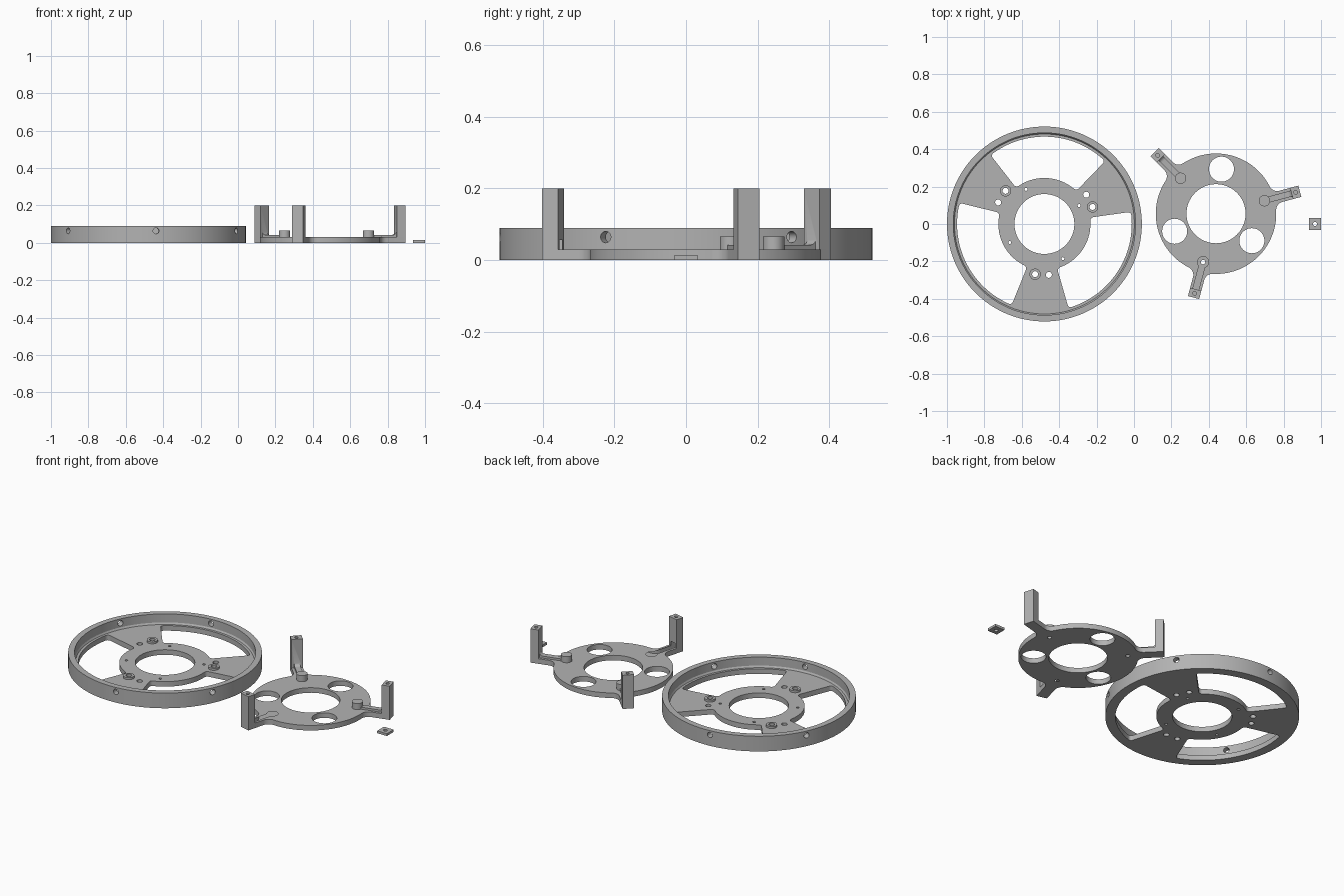
import bpy, bmesh
from math import sin, cos, pi, radians, sqrt, atan2
from mathutils import Matrix

if "Cube" in bpy.data.objects:
    bpy.data.objects.remove(bpy.data.objects["Cube"])

grey = bpy.data.materials.new("plain_grey")
grey.use_nodes = True
GREY = (0.45, 0.45, 0.45, 1)
grey.diffuse_color = GREY
grey.node_tree.nodes["Principled BSDF"].inputs["Base Color"].default_value = GREY


def circle(radius, r=0, deg=0, n=32):
    """Circle outline whose centre sits at polar position r, deg."""
    a = radians(deg)
    return [(r * cos(a) + radius * cos(2 * pi * i / n),
             r * sin(a) + radius * sin(2 * pi * i / n)) for i in range(n)]


def rect(x0, x1, half):
    return [(x0, -half), (x1, -half), (x1, half), (x0, half)]


def prism(outline, z0, z1, matrix=Matrix()):
    """Closed solid: outline extruded from z0 to z1, then transformed."""
    bm = bmesh.new()
    face = bm.faces.new([bm.verts.new((x, y, z0)) for x, y in outline])
    new = bmesh.ops.extrude_face_region(bm, geom=[face])["geom"]
    bmesh.ops.translate(bm, vec=(0, 0, z1 - z0),
                        verts=[v for v in new if isinstance(v, bmesh.types.BMVert)])
    bmesh.ops.transform(bm, matrix=matrix, verts=bm.verts)
    return bm


def lathe(profile, n=128):
    bm = bmesh.new()
    verts = [bm.verts.new((r, 0, z)) for r, z in profile]
    edges = [bm.edges.new((verts[i - 1], verts[i])) for i in range(len(verts))]
    bmesh.ops.spin(bm, geom=verts + edges, cent=(0, 0, 0), axis=(0, 0, 1),
                   angle=2 * pi, steps=n)
    bmesh.ops.remove_doubles(bm, verts=bm.verts, dist=1e-5)
    return bm


def to_object(bm, name):
    bmesh.ops.recalc_face_normals(bm, faces=bm.faces)
    mesh = bpy.data.meshes.new(name)
    bm.to_mesh(mesh)
    bm.free()
    obj = bpy.data.objects.new(name, mesh)
    bpy.context.collection.objects.link(obj)
    return obj


def combine(obj, solids, operation):
    """Apply a boolean with each solid, then drop the helper."""
    for bm in solids:
        tool = to_object(bm, "cutter")
        tool.hide_render = True
        mod = obj.modifiers.new("cut", "BOOLEAN")
        mod.object, mod.operation, mod.solver = tool, operation, "EXACT"
        graph = bpy.context.evaluated_depsgraph_get()
        mesh = bpy.data.meshes.new_from_object(obj.evaluated_get(graph))
        obj.modifiers.clear()
        obj.data = mesh
        bpy.data.objects.remove(tool)


def finish(obj, x, y):
    obj.location = (x, y, 0)
    obj.data.materials.clear()
    obj.data.materials.append(grey)
    bpy.ops.object.select_all(action="DESELECT")
    obj.select_set(True)
    bpy.context.view_layer.objects.active = obj
    bpy.ops.object.shade_smooth_by_angle(angle=radians(30))


def turn(deg):
    return Matrix.Rotation(radians(deg), 4, "Z")


def window(r_in, r_out, a0, a1, fillet):
    """Ring sector with rounded corners."""
    pts = []
    for r, start, end, inward in ((r_out, a0, a1, -1), (r_in, a1, a0, 1)):
        d = 1 if end > start else -1
        step = d * fillet / r
        arc = [pi / 2 * i / 6 for i in range(7)]
        first = [(r + inward * fillet * (1 - sin(t)), start + step * (1 - cos(t))) for t in arc]
        s, e = start + step, end - step
        middle = [(r, s + (e - s) * i / 28) for i in range(1, 28)]
        last = [(r + inward * fillet * (1 - sin(t)), end - step * (1 - cos(t)))
                for t in reversed(arc)]
        pts += first + middle + last
    return [(r * cos(a), r * sin(a)) for r, a in pts]


THIRDS = (0, 120, 240)
FLOOR = 0.03

# Wheel: rim wall, floor and hub in one turned section
wheel = to_object(lathe([(0.16, 0), (0.521, 0), (0.521, 0.09), (0.487, 0.09),
                         (0.487, 0.04), (0.481, FLOOR), (0.16, FLOOR)]), "spoked_wheel")
combine(wheel, [prism(circle(0.03, 0.273, 19.5 + k), 0.01, 0.042) for k in THIRDS], "UNION")
cuts = []
for k in THIRDS:
    cuts.append(prism(window(0.246, 0.467, radians(46), radians(128), 0.018),
                      -0.05, 0.06, turn(k)))
    cuts.append(prism(circle(0.016, 0.273, 19.5 + k), -0.05, 0.1))
    cuts.append(prism(circle(0.016, 0.273, 35 + k), -0.05, 0.1))
# small hub holes
cuts += [prism(circle(0.008, 0.21, 28 + 90 * k, 16), -0.05, 0.1) for k in range(4)]
# radial screw holes through the rim
for k in range(6):
    place = turn(34.5 + 60 * k) @ Matrix.Translation((0, 0, 0.064)) @ Matrix.Rotation(pi / 2, 4, "Y")
    cuts.append(prism(circle(0.016, n=24), 0.475, 0.56, place))
combine(wheel, cuts, "DIFFERENCE")
finish(wheel, -0.479, 0)

# Holder: disc with three arms, posts, ribs and bosses
R, HALF, TIP, FLARE = 0.322, 0.031, 0.464, 0.045
holder = to_object(prism(circle(R, n=128), 0, FLOOR), "post_holder")


def arm_outline():
    """Arm that flares into the disc with tangent arcs."""
    cy = HALF + FLARE
    cx = sqrt((R + FLARE) ** 2 - cy ** 2)
    phi = atan2(cy, cx)
    side = [(TIP, HALF)]
    for i in range(9):
        a = -pi / 2 + (phi - pi / 2) * i / 8
        side.append((cx + FLARE * cos(a), cy + FLARE * sin(a)))
    side.append((0.25, 0.06))
    return side + [(x, -y) for x, y in reversed(side)]


# rib side profile, curving up into the post
rib = [(0.268, 0.01), (0.44, 0.01), (0.44, 0.062)]
rib += [(0.398 + 0.022 * sin(t), 0.064 - 0.022 * cos(t))
        for t in [pi / 2 * (1 - i / 6) for i in range(7)]]
rib.append((0.268, 0.042))
upright = Matrix.Rotation(pi / 2, 4, "X")

adds, cuts = [], [prism(circle(0.158, n=64), -0.05, 0.1)]
for k in THIRDS:
    m = turn(15 + k)
    adds.append(prism(arm_outline(), 0, FLOOR, m))
    adds.append(prism(rect(0.418, TIP, HALF), 0, 0.2, m))
    adds.append(prism(rib, -0.016, 0.016, m @ upright))
    adds.append(prism(circle(0.03, 0.268), 0.01, 0.066, m))
    cuts.append(prism(circle(0.067, 0.24, 83 + k, 48), -0.05, 0.1))
    cuts.append(prism(circle(0.012, 0.268, n=20), -0.05, 0.05, m))
    cuts.append(prism(circle(0.01, 0.441, n=20), 0.15, 0.25, m))
combine(holder, adds, "UNION")
combine(holder, cuts, "DIFFERENCE")
finish(holder, 0.4385, 0.055)

# Small square washer
washer = to_object(prism(rect(-0.032, 0.032, 0.032), 0, 0.014), "square_washer")
combine(washer, [prism(circle(0.011, n=24), -0.05, 0.05)], "DIFFERENCE")
finish(washer, 0.968, 0)
